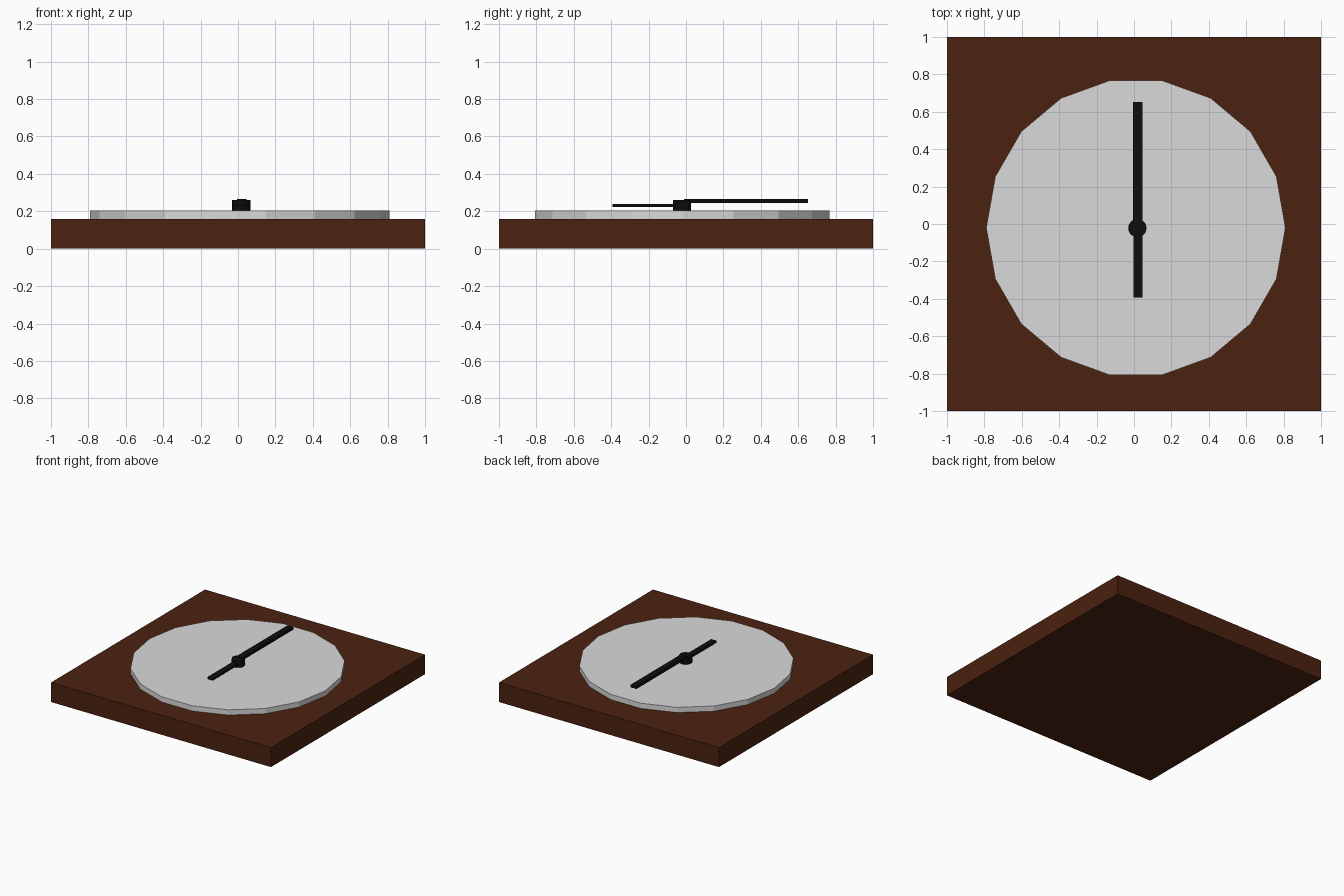
import bpy

if "Cube" in bpy.data.objects:
    bpy.data.objects.remove(bpy.data.objects["Cube"])


def material(name, rgb):
    m = bpy.data.materials.new(name)
    m.diffuse_color = (*rgb, 1)
    m.use_nodes = True
    m.node_tree.nodes["Principled BSDF"].inputs["Base Color"].default_value = m.diffuse_color
    return m


WOOD = material("dark_wood", (0.07, 0.016, 0.005))
FACE = material("pale_grey", (0.7, 0.7, 0.7))
BLACK = material("black", (0.004, 0.004, 0.004))


def finish(name, mat):
    ob = bpy.context.object
    ob.name = name
    ob.data.materials.append(mat)
    bpy.ops.object.transform_apply(location=False, rotation=True, scale=True)
    return ob


def box(name, x, y, z, mat):
    """Box from (min, max) ranges on each axis."""
    ranges = (x, y, z)
    bpy.ops.mesh.primitive_cube_add(size=1, location=[(a + b) / 2 for a, b in ranges])
    bpy.context.object.scale = [b - a for a, b in ranges]
    return finish(name, mat)


def disc(name, centre, radius, z, sides, mat):
    """Upright cylinder with a corner pointing along +x."""
    bpy.ops.mesh.primitive_cylinder_add(
        vertices=sides, radius=radius, depth=z[1] - z[0],
        location=(*centre, (z[0] + z[1]) / 2))
    # the primitive starts its first corner on +y
    bpy.context.object.rotation_euler.z = -1.5707963
    return finish(name, mat)


# square wooden backing
box("backing_board", (-1, 1), (-1, 1), (0, 0.16), WOOD)

# 18-sided clock face
disc("clock_face", (0.01, -0.02), 0.8, (0.155, 0.203), 18, FACE)

# centre hub and the two hands
disc("hand_hub", (0.018, -0.022), 0.049, (0.2, 0.259), 18, BLACK)
box("minute_hand", (-0.006, 0.046), (-0.01, 0.652), (0.243, 0.265), BLACK)
box("hour_hand", (-0.003, 0.046), (-0.394, -0.02), (0.224, 0.24), BLACK)
